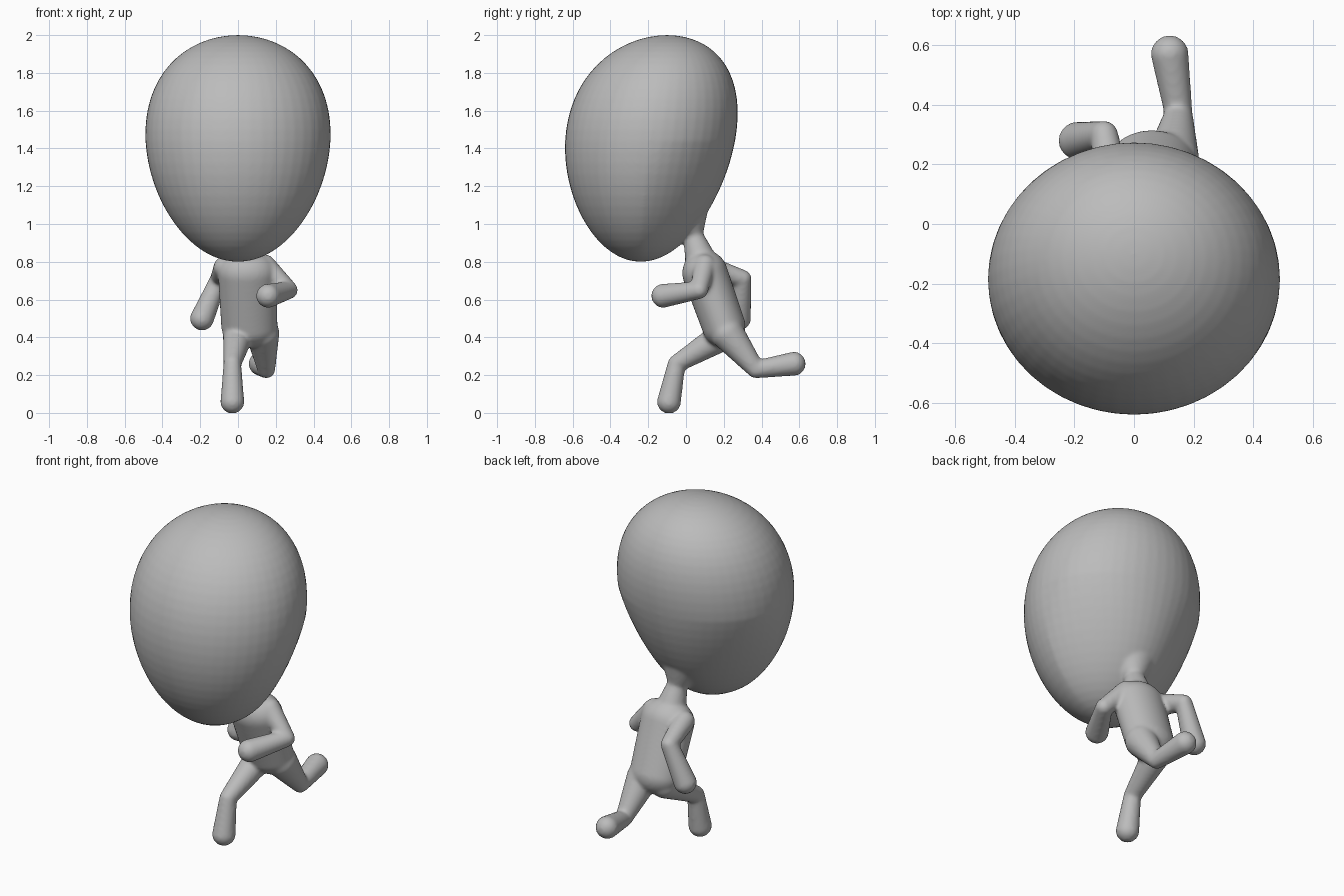
import bpy, bmesh
from mathutils import Vector

old = bpy.data.objects.get("Cube")
if old:
    bpy.data.objects.remove(old)

clay = bpy.data.materials.new("grey clay")
clay.use_nodes = True
grey = (0.5, 0.5, 0.5, 1)
clay.diffuse_color = grey
clay.node_tree.nodes["Principled BSDF"].inputs["Base Color"].default_value = grey


def add_sphere(bm):
    """Add a unit sphere and return its vertices for shaping."""
    made = bmesh.ops.create_uvsphere(bm, u_segments=48, v_segments=32, radius=1)
    return made["verts"]


def add_bone(bm, start, end, start_radius, end_radius, widen=1):
    """Rounded cone between two joints, optionally widened sideways."""
    turn = (end - start).to_track_quat("Z", "Y")
    for vert in add_sphere(bm):
        at_end = vert.co.z > 0.01
        joint = end if at_end else start
        radius = end_radius if at_end else start_radius
        offset = turn @ vert.co * radius
        offset.x *= widen
        vert.co = joint + offset


def add_limb(bm, root, bend, tip, root_radius):
    """Two bones that thin out at the bend and swell into a mitten or foot."""
    bend_radius, tip_radius = 0.047, 0.064
    add_bone(bm, root, bend, root_radius, bend_radius)
    add_bone(bm, bend, tip, bend_radius, tip_radius)


bm = bmesh.new()

# Head: egg that leans back as it rises and narrows toward the nape
for vert in add_sphere(bm):
    x, y, z = vert.co
    nape = max(y, 0) * max(-z, 0)
    width = (0.49 + 0.03 * z) * (1 - 0.4 * nape)
    depth = 0.45 + 0.04 * z
    lean = 0.07 * z + 0.02 * z * z - 0.19
    height = 1.4 + 0.6 * z + 0.04 * (1 - z * z)
    vert.co = (x * width, y * depth + lean, height)

# Torso: chest leaning forward over the pelvis
chest = Vector((0.05, 0.1, 0.74))
pelvis = Vector((0.06, 0.2, 0.46))
add_bone(bm, chest, pelvis, 0.12, 0.115, widen=1.3)

# Neck: slim at the collar, flaring into the back of the head
collar = Vector((0.03, 0.04, 0.93))
skull_base = Vector((0, -0.05, 1.15))
add_bone(bm, chest, collar, 0.1, 0.055)
add_bone(bm, collar, skull_base, 0.055, 0.23)

# Left arm: swung forward
shoulder = Vector((0.14, 0.1, 0.78))
elbow = Vector((0.27, 0.07, 0.65))
hand = Vector((0.16, -0.12, 0.62))
add_limb(bm, shoulder, elbow, hand, root_radius=0.06)

# Right arm: swung back
shoulder = Vector((-0.07, 0.12, 0.77))
elbow = Vector((-0.1, 0.3, 0.71))
hand = Vector((-0.19, 0.28, 0.5))
add_limb(bm, shoulder, elbow, hand, root_radius=0.06)

# Left leg: kicked out behind
hip = Vector((0.13, 0.22, 0.42))
knee = Vector((0.15, 0.37, 0.23))
foot = Vector((0.12, 0.57, 0.26))
add_limb(bm, hip, knee, foot, root_radius=0.09)

# Right leg: planted in front
hip = Vector((0, 0.2, 0.41))
knee = Vector((-0.03, -0.05, 0.26))
foot = Vector((-0.03, -0.09, 0.06))
add_limb(bm, hip, knee, foot, root_radius=0.08)

# One continuous skin over head, torso and limbs
mesh = bpy.data.meshes.new("running_figure")
bm.to_mesh(mesh)
bm.free()
mesh.materials.append(clay)
figure = bpy.data.objects.new("running_figure", mesh)
bpy.context.collection.objects.link(figure)
fuse = figure.modifiers.new("Fuse", "REMESH")
fuse.mode = "VOXEL"
fuse.voxel_size = 0.01
fuse.use_smooth_shade = True
soften = figure.modifiers.new("Soften", "SMOOTH")
soften.iterations = 9
